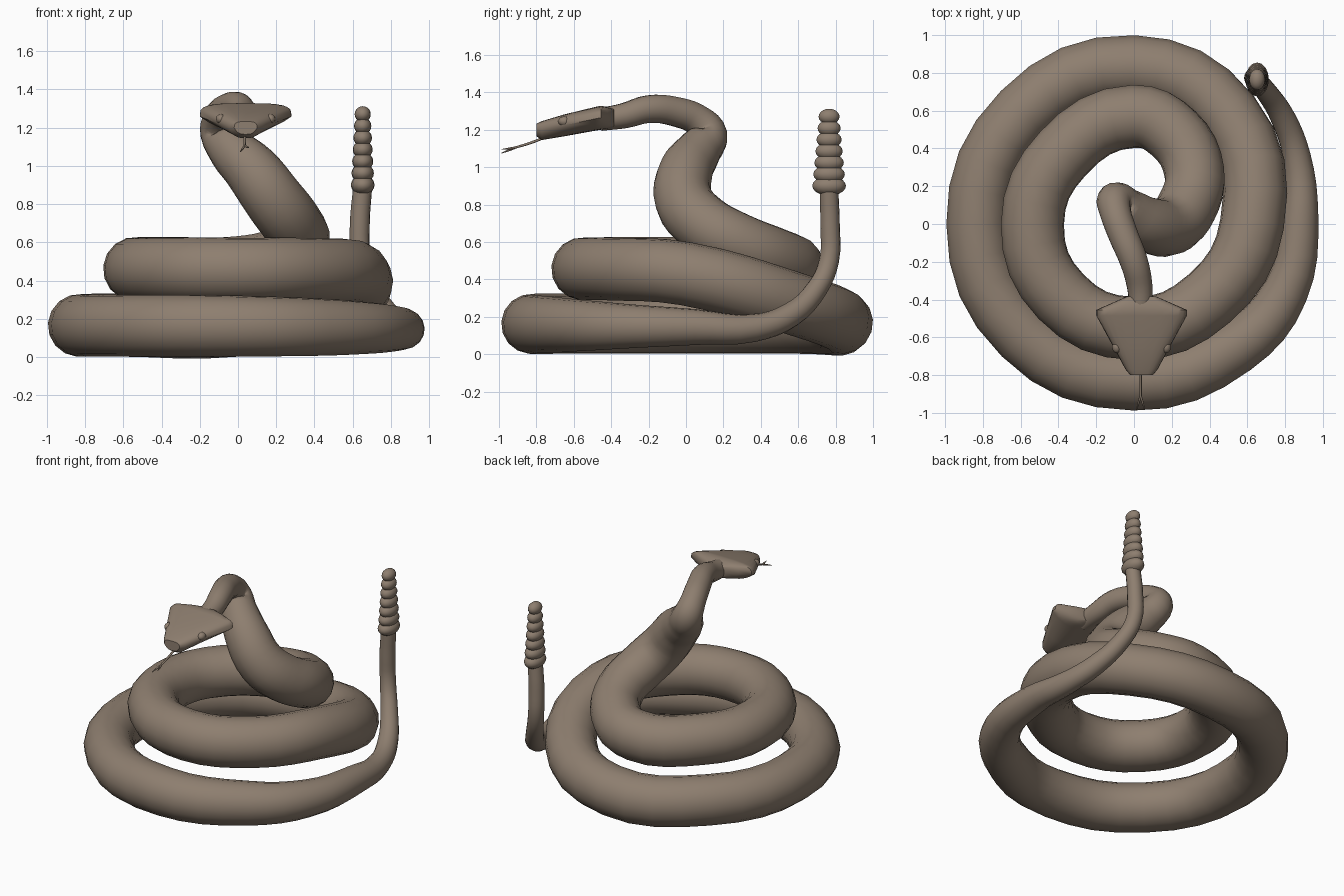
import bpy, bmesh
from math import radians, cos, sin, pi, copysign

cube = bpy.data.objects.get("Cube")
if cube:
    bpy.data.objects.remove(cube)

skin = bpy.data.materials.new("warm_taupe")
skin.use_nodes = True
TAUPE = (0.27, 0.21, 0.16, 1)
skin.diffuse_color = TAUPE
for node in skin.node_tree.nodes:
    if node.type == 'BSDF_PRINCIPLED':
        node.inputs["Base Color"].default_value = TAUPE


def add_mesh(name, mesh):
    mesh.materials.clear()
    mesh.materials.append(skin)
    for p in mesh.polygons:
        p.use_smooth = True
    obj = bpy.data.objects.new(name, mesh)
    bpy.context.collection.objects.link(obj)
    return obj


def tube(name, points, sides=6, steps=4):
    """Sweep a round section along smooth points of (x, y, z, radius)."""
    curve = bpy.data.curves.new(name + "_path", 'CURVE')
    curve.dimensions = '3D'
    curve.bevel_depth = 1
    curve.bevel_resolution = sides
    curve.resolution_u = steps
    curve.use_fill_caps = True
    spline = curve.splines.new('BEZIER')
    spline.radius_interpolation = 'CARDINAL'
    spline.bezier_points.add(len(points) - 1)
    for bp, (x, y, z, r) in zip(spline.bezier_points, points):
        bp.co = (x, y, z)
        bp.radius = r
        bp.handle_left_type = bp.handle_right_type = 'AUTO'
    temp = bpy.data.objects.new(name + "_path", curve)
    bpy.context.collection.objects.link(temp)
    bpy.context.view_layer.update()
    graph = bpy.context.evaluated_depsgraph_get()
    mesh = bpy.data.meshes.new_from_object(temp.evaluated_get(graph))
    bpy.data.objects.remove(temp)
    return add_mesh(name, mesh)


def arc(start, end, count, radius, height, thick):
    """Coil points; radius, height and thick are (start, end) pairs."""
    out = []
    for i in range(count):
        t = i / (count - 1)
        a = radians(start + (end - start) * t)
        r, z, w = (p + (q - p) * t for p, q in (radius, height, thick))
        out.append((r * cos(a), r * sin(a), z, w))
    return out


def ball(name, centre, size):
    bm = bmesh.new()
    bmesh.ops.create_uvsphere(bm, u_segments=16, v_segments=10, radius=1)
    bmesh.ops.scale(bm, vec=size, verts=bm.verts)
    bmesh.ops.translate(bm, vec=centre, verts=bm.verts)
    mesh = bpy.data.meshes.new(name)
    bm.to_mesh(mesh)
    bm.free()
    return add_mesh(name, mesh)


# Body: tail, lower coil, upper coil, then the raised neck
tail = [
    (.65, .765, .87, .05), (.637, .77, .7, .052), (.645, .765, .5, .053),
    (.7, .7, .35, .057), (.79, .56, .21, .066), (.86, .36, .14, .075),
    (.88, .05, .145, .096), (.8, -.36, .15, .122), (.54, -.65, .155, .145),
]
lower_coil = arc(-90, -270, 5, (.828, .832), (.162, .17), (.16, .168))
climb = [(.5, .58, .27, .168), (.625, 0, .43, .17)]
upper_coil = arc(-45, -225, 5, (.56, .53), (.455, .462), (.168, .168))
neck = [
    (0, .57, .465, .168), (.21, .48, .51, .165), (.32, .27, .6, .16),
    (.28, .09, .7, .16), (.19, -.01, .82, .157), (.07, 0, .98, .145),
    (-.04, .07, 1.09, .122), (-.1, .12, 1.18, .1), (-.1, .07, 1.245, .085),
    (-.06, -.05, 1.295, .08), (0, -.2, 1.31, .075),
    (.03, -.33, 1.275, .068), (.037, -.46, 1.255, .062),
]
tube("body", tail + lower_coil + climb + upper_coil + neck)

# Rattle: a tapering stack of flattened beads
BEADS = 7
for i in range(BEADS):
    t = i / (BEADS - 1)
    ball(f"rattle_bead_{i + 1}", (.652, .765, .9 + .37 * t),
         (.062 - .02 * t, .09 - .034 * t, .052 - .01 * t))

# Head: rounded-box sections lofted from the nape to the snout
HEAD_X = .04
sections = [  # y, half width, top, bottom
    (-.385, .08, 1.31, 1.215), (-.42, .16, 1.322, 1.205),
    (-.455, .24, 1.328, 1.2), (-.485, .24, 1.322, 1.195),
    (-.65, .15, 1.282, 1.165), (-.77, .085, 1.246, 1.145),
    (-.8, .06, 1.232, 1.165),
]
SIDES = 24
bm = bmesh.new()
rings = []
for y, half, top, bottom in sections:
    ring = []
    for k in range(SIDES):
        a = 2 * pi * k / SIDES
        c, s = (copysign(abs(v) ** .6, v) for v in (cos(a), sin(a)))
        narrow = 1 if s > 0 else 1 + .35 * s   # jaw is narrower than crown
        ring.append(bm.verts.new((HEAD_X + half * c * narrow, y,
                                  (top + bottom) / 2 + s * (top - bottom) / 2)))
    rings.append(ring)
for a, b in zip(rings, rings[1:]):
    for k in range(SIDES):
        n = (k + 1) % SIDES
        bm.faces.new((a[k], a[n], b[n], b[k]))
bm.faces.new(rings[0])
bm.faces.new(rings[-1])
bmesh.ops.recalc_face_normals(bm, faces=bm.faces)
head_mesh = bpy.data.meshes.new("head")
bm.to_mesh(head_mesh)
bm.free()
head = add_mesh("head", head_mesh)
bpy.context.view_layer.objects.active = head
head.select_set(True)
bpy.ops.object.shade_smooth_by_angle(angle=radians(50))

# Eyes and forked tongue
for side, name in ((1, "left"), (-1, "right")):
    ball(name + "_eye", (HEAD_X + side * .13, -.65, 1.245), (.026, .034, .026))
    tube(name + "_tongue_tip",
         [(HEAD_X - .005, -.91, 1.105, .006),
          (HEAD_X - .005 + side * .012, -.95, 1.094 + side * .005, .005),
          (HEAD_X - .005 + side * .022, -.985, 1.085 + side * .01, .002)], sides=2)
tube("tongue", [(HEAD_X - .005, -.74, 1.165, .007),
                (HEAD_X - .005, -.83, 1.13, .007),
                (HEAD_X - .005, -.915, 1.104, .006)], sides=2)
